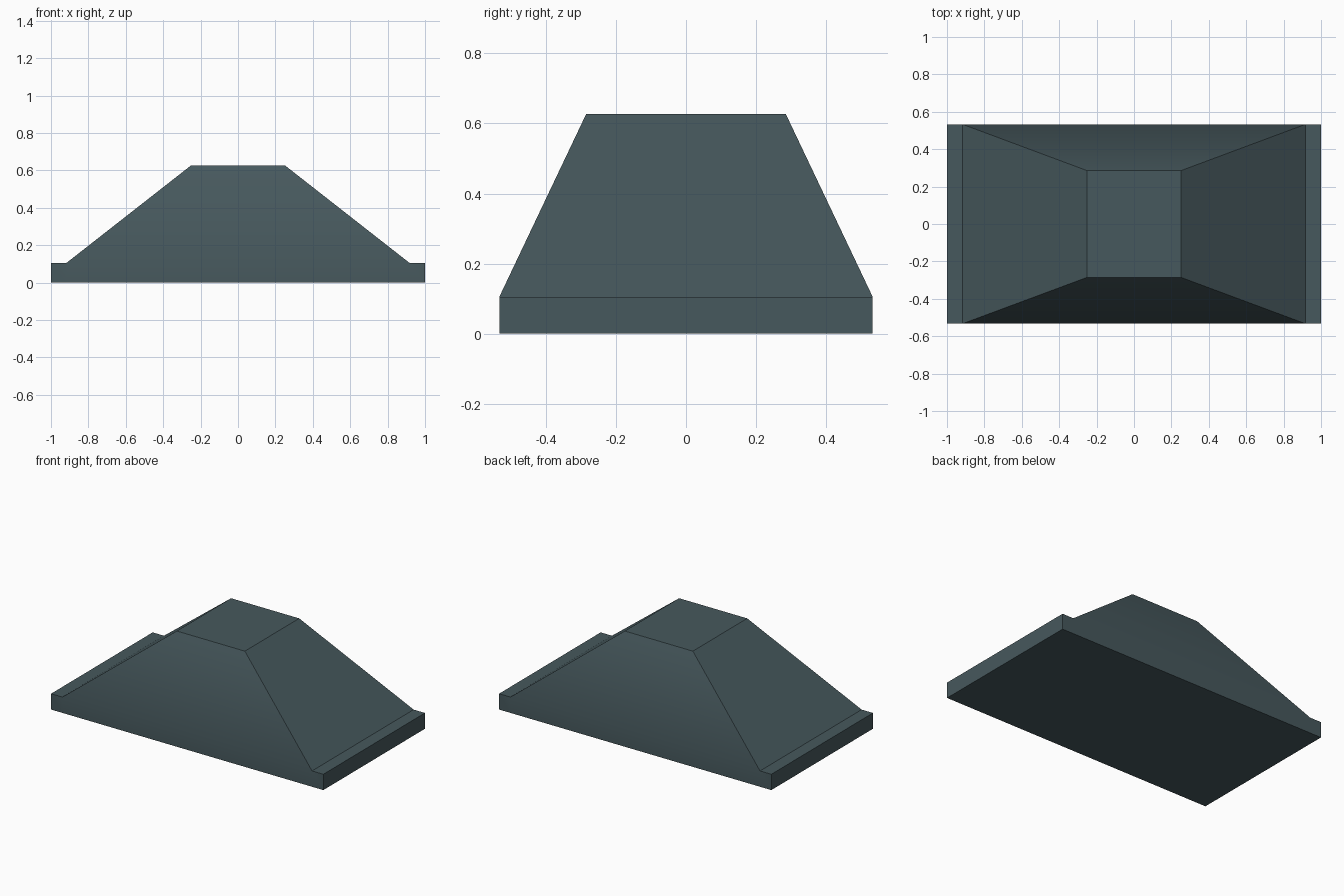
import bpy, bmesh, math
from mathutils import Vector

if "Cube" in bpy.data.objects:
    bpy.data.objects.remove(bpy.data.objects["Cube"])

HALF_X, HALF_Y, SLAB_Z = 1.0, 0.533, 0.105
FOOT_X = 0.917                              # where the slopes meet the slab
TOP_X, TOP_Y, TOP_Z = 0.25, 0.285, 0.627    # flat top

mat = bpy.data.materials.new("dark slate")
mat.diffuse_color = (0.062, 0.098, 0.109, 1)
mat.use_nodes = True
mat.node_tree.nodes["Principled BSDF"].inputs["Base Color"].default_value = mat.diffuse_color

# Base slab
bm = bmesh.new()
bmesh.ops.create_cube(bm, size=1)
bmesh.ops.scale(bm, verts=bm.verts, vec=(2 * HALF_X, 2 * HALF_Y, SLAB_Z))
bmesh.ops.translate(bm, verts=bm.verts, vec=(0, 0, SLAB_Z / 2))

# Cut the narrow end ledges
for side in (-1, 1):
    bmesh.ops.bisect_plane(bm, geom=bm.verts[:] + bm.edges[:] + bm.faces[:],
                           plane_co=(side * FOOT_X, 0, 0), plane_no=(1, 0, 0))

# Raise the middle of the slab top into a tapered block
middle = next(f for f in bm.faces if f.normal.z > 0.9
              and abs(f.calc_center_median().x) < 0.1)
raised = bmesh.ops.extrude_discrete_faces(bm, faces=[middle])["faces"][0]
for v in raised.verts:
    v.co = Vector((math.copysign(TOP_X, v.co.x), math.copysign(TOP_Y, v.co.y), TOP_Z))

bmesh.ops.recalc_face_normals(bm, faces=bm.faces)
mesh = bpy.data.meshes.new("tapered_block")
bm.to_mesh(mesh)
bm.free()
mesh.materials.append(mat)
obj = bpy.data.objects.new("tapered_block", mesh)
bpy.context.collection.objects.link(obj)

# Soften only the shallow crease between slab and front/back slopes
bpy.context.view_layer.objects.active = obj
obj.select_set(True)
bpy.ops.object.shade_smooth_by_angle(angle=math.radians(30))
